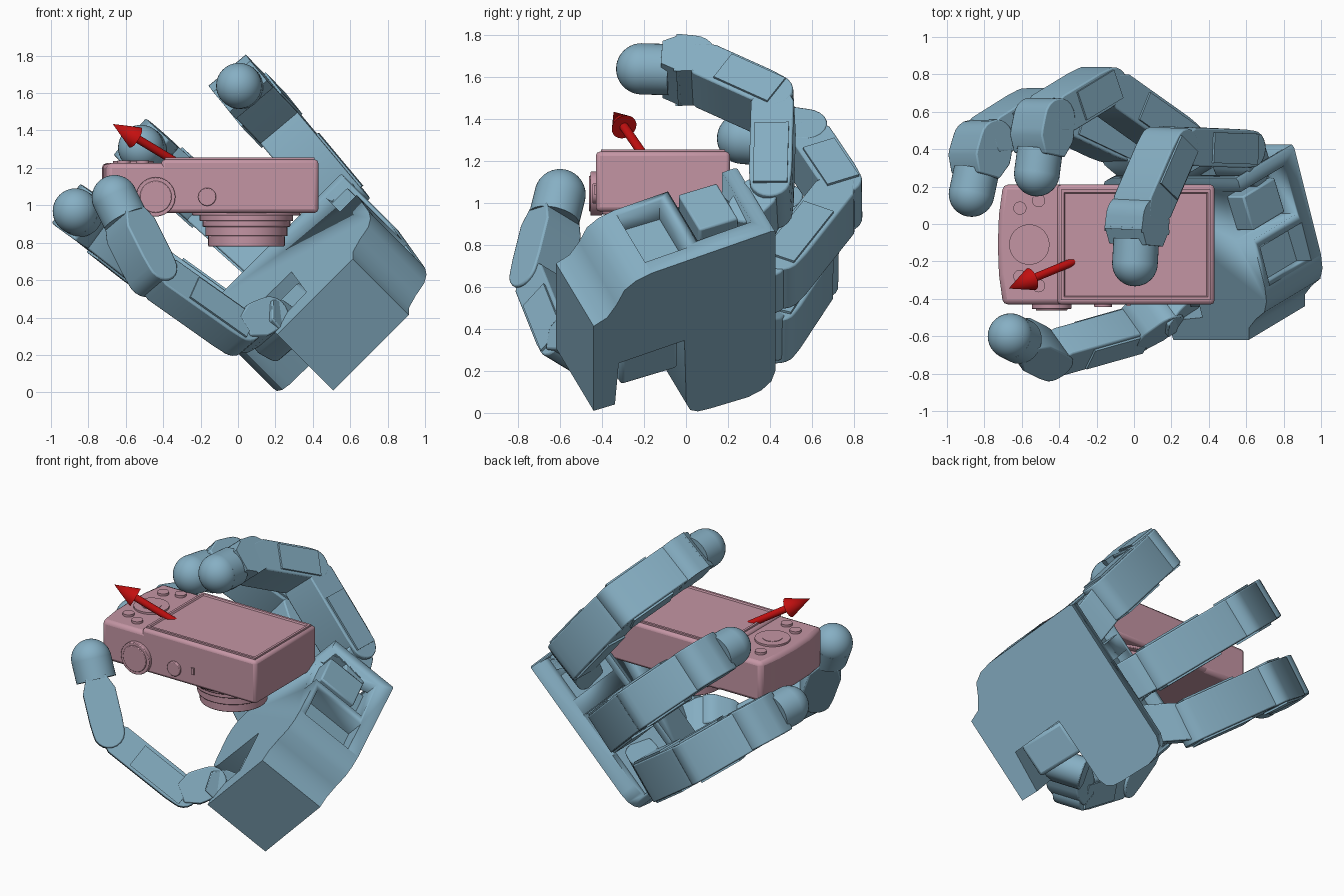
import bpy, bmesh, math
from mathutils import Vector as V, Matrix

if "Cube" in bpy.data.objects:
    bpy.data.objects.remove(bpy.data.objects["Cube"])


def mat(name, col):
    m = bpy.data.materials.new(name)
    m.diffuse_color = (*col, 1)
    m.use_nodes = True
    m.node_tree.nodes["Principled BSDF"].inputs["Base Color"].default_value = m.diffuse_color
    return m


BLUE = mat("blue", (0.24, 0.43, 0.55))
PINK = mat("pink", (0.55, 0.30, 0.37))
RED = mat("red", (0.55, 0.005, 0.005))


def finish(bm, name, m, bevel=0):
    bmesh.ops.recalc_face_normals(bm, faces=bm.faces)
    me = bpy.data.meshes.new(name)
    bm.to_mesh(me)
    bm.free()
    ob = bpy.data.objects.new(name, me)
    bpy.context.collection.objects.link(ob)
    me.materials.append(m)
    bpy.ops.object.select_all(action='DESELECT')
    bpy.context.view_layer.objects.active = ob
    ob.select_set(True)
    bpy.ops.object.shade_smooth_by_angle(angle=math.radians(35))
    if bevel:
        b = ob.modifiers.new("bevel", 'BEVEL')
        b.width, b.segments, b.limit_method = bevel, 2, 'ANGLE'
    return ob


def prism(name, pts, o, u, v, n, a, b, m=BLUE, bevel=0):
    """Extrude the u/v profile along n from a to b."""
    bm = bmesh.new()
    lo = [bm.verts.new(o + u * p + v * q + n * a) for p, q in pts]
    hi = [bm.verts.new(o + u * p + v * q + n * b) for p, q in pts]
    bm.faces.new(lo)
    bm.faces.new(hi)
    for i in range(len(pts)):
        j = (i + 1) % len(pts)
        bm.faces.new((lo[i], lo[j], hi[j], hi[i]))
    return finish(bm, name, m, bevel)


def rect(a, b, c, d):
    return [(a, c), (b, c), (b, d), (a, d)]


def rod(name, p, q, r1, r2=None, m=BLUE, bevel=0):
    d = q - p
    bm = bmesh.new()
    mx = Matrix.Translation((p + q) / 2) @ d.to_track_quat('Z', 'Y').to_matrix().to_4x4()
    bmesh.ops.create_cone(bm, cap_ends=True, segments=40, radius1=r1,
                          radius2=r1 if r2 is None else r2, depth=d.length, matrix=mx)
    return finish(bm, name, m, bevel)


X, Y, Z, O = V((1, 0, 0)), V((0, 1, 0)), V((0, 0, 1)), V((0, 0, 0))

# Palm frame: W across the fingers, L wrist to fingers, T out of the palm
A = V((0.51, -0.44, 0.01))
W = V((1, 0, 1)).normalized()
T = V((-0.65, -0.39, 0.65)).normalized()
L = T.cross(W).normalized()
if L.y < 0:
    L = -L


def hand(w, l, t):
    return A + W * w + L * l + T * t


# Palm block with the thumb notch
outline = [(0, 0), (0, .11), (.27, .13), (.29, .47), (-.14, .48), (-.19, .50), (-.215, .54),
           (-.22, .60), (-.22, .80), (-.20, .87), (-.16, .92), (-.10, .94), (.84, .94), (.85, .92),
           (.81, .3), (.79, .22), (.75, .16), (.67, .12), (.6, .07), (.57, 0)]
palm = prism("palm", outline, A, W, L, T, 0, .46)

# Pockets in the palm side and finger edge
pockets = [((.70, .95), (.30, .52), (.08, .42)), ((.70, .95), (.58, .86), (.10, .5))]
pockets += [((w - .15, w + .15), (.86, 1.0), (.10, .42)) for w in (-.03, .27, .68)]
for i, (w, l, t) in enumerate(pockets):
    c = prism("pocket_cutter", rect(*w, *l), A, W, L, T, *t)
    c.hide_render = True
    c.hide_set(True)
    b = palm.modifiers.new("pocket%d" % i, 'BOOLEAN')
    b.operation, b.object, b.solver = 'DIFFERENCE', c, 'EXACT'

prism("side_motor", rect(.60, .82, .62, .82), A, W, L, T, .17, .43, bevel=.01)
# Thumb motor sitting in the notch
prism("thumb_motor", rect(.06, .28, .16, .46), A, W, L, T, .05, .40, bevel=.02)


def link(name, p, q, axis, width=.26, depth=.205, cheeks=True):
    """Finger segment: rounded at joint p, chamfered towards joint q."""
    d = q - p
    n = d.length
    d = d / n
    e = axis.cross(d).normalized()
    h = depth / 2
    r = h * .95
    arc = [(-r * math.sin(math.pi * k / 10), r * math.cos(math.pi * k / 10)) for k in range(11)]
    end = n - .07
    prof = arc + [(.07, -h), (end, -h), (n + .02, -h * .6), (n + .02, h * .6), (end, h), (.07, h)]
    prism(name, prof, p, d, e, axis, -width / 2, width / 2, bevel=.008)
    if cheeks:
        for s in (-1, 1):
            a, b = sorted((s * width / 2, s * (width / 2 + .012)))
            prism(name + "_cheek", rect(-.02, n * .62, -h * .8, h * .8), p, d, e, axis, a, b)


def fingertip(name, p, tip, r=.122):
    d = (tip - p).normalized()
    rod(name + "_tip_sleeve", tip - d * .13, tip, r)
    bm = bmesh.new()
    bmesh.ops.create_uvsphere(bm, u_segments=36, v_segments=20, radius=r,
                              matrix=Matrix.Translation(tip))
    finish(bm, name + "_tip", BLUE)


def finger(name, pts):
    base, j1, j2, j3, tip = pts
    axis = (j2 - j1).cross(tip - j2).normalized()
    link(name + "_knuckle", base, j1, axis, .25, .19, False)
    link(name + "_proximal", j1, j2, axis)
    link(name + "_middle", j2, j3, axis)
    d = (tip - j3).normalized()
    link(name + "_distal", j3, tip - d * .12, axis, .26, .23, False)
    fingertip(name, j3, tip)


# Three fingers, joints given in the palm frame
finger("top_finger", [hand(.69, .90, .25), hand(.745, 1.05, .31), hand(.795, 1.28, .82),
                      hand(.80, 1.02, 1.19), hand(.795, .80, 1.30)])
finger("middle_finger", [hand(.26, .90, .22), hand(.25, 1.08, .26), hand(.22, 1.56, .65),
                         hand(.20, 1.55, 1.08), hand(.19, 1.296, 1.238)])
finger("lower_finger", [hand(-.05, .90, .24), hand(-.15, 1.07, .30), hand(-.235, 1.46, .70),
                        hand(-.28, 1.435, 1.11), hand(-.297, 1.198, 1.287)])

# Thumb
t0, t1, t2, t3, t4 = (V(p) for p in ((.24, -.36, .31), (.13, -.47, .38), (.0, -.57, .315),
                                     (-.46, -.70, .64), (-.66, -.6, 1.04)))
ax = (t3 - t2).cross(t4 - t3).normalized()
link("thumb_base", t0, t1, ax, .26, .2, False)
link("thumb_knuckle", t1, t2, ax, .22, .2, False)
link("thumb_proximal", t2, t3, ax, .19, .19)
link("thumb_distal", t3, t4 - (t4 - t3).normalized() * .13, ax, .22, .2, False)
fingertip("thumb", t3, t4)

# Camera: bowed grip end and slightly thicker main body
grip = [(-.70, -.43), (-.3, -.43), (-.3, .21), (-.70, .21), (-.722, .05), (-.728, -.11), (-.722, -.27)]
prism("camera_grip", grip, O, X, Y, Z, .96, 1.225, PINK, .025)
prism("camera_body", rect(-.41, .43, -.43, .21), O, X, Y, Z, .96, 1.245, PINK, .02)

# Screen panel, recessed inside a narrow frame
bm = bmesh.new()
bmesh.ops.create_cube(bm, size=1, matrix=Matrix.Translation((.01, -.11, 1.241))
                      @ Matrix.Diagonal((.80, .59, .03, 1)))
top = [f for f in bm.faces if f.normal.z > .9]
bmesh.ops.inset_region(bm, faces=top, thickness=.022)
bmesh.ops.inset_region(bm, faces=top, thickness=.008, depth=-.009)
finish(bm, "camera_screen", PINK)

# Stepped lens barrel
C = V((.045, -.11, 0))
for z0, z1, r in ((.97, .945, .29), (.95, .915, .25), (.92, .885, .235), (.89, .835, .22), (.84, .78, .205)):
    rod("lens_ring", C + Z * z0, C + Z * z1, r, m=PINK, bevel=.006)

# Buttons on the back of the camera, dials along its edge
for x, y, r, h in ((-.56, -.11, .108, 1.237), (-.56, -.11, .06, 1.24), (-.61, .085, .035, 1.24),
                   (-.51, .125, .035, 1.24), (-.61, -.28, .035, 1.24), (-.51, -.33, .035, 1.24)):
    rod("back_button", V((x, y, 1.2)), V((x, y, h)), r, m=PINK)
for x, r, h in ((-.44, .105, .455), (-.44, .085, .462), (-.165, .048, .445)):
    rod("edge_dial", V((x, -.4, 1.045)), V((x, -h, 1.045)), r, m=PINK, bevel=.004)
prism("edge_switch", rect(-.04, -.02, 1.04, 1.085), O, X, Z, Y, -.438, -.42, PINK)

# Red direction arrow
p, q = V((-.32, -.2, 1.225)), V((-.67, -.345, 1.435))
n = q - (q - p).normalized() * .15
rod("arrow_shaft", p, n, .022, m=RED)
rod("arrow_head", n, q, .062, 0, m=RED)
